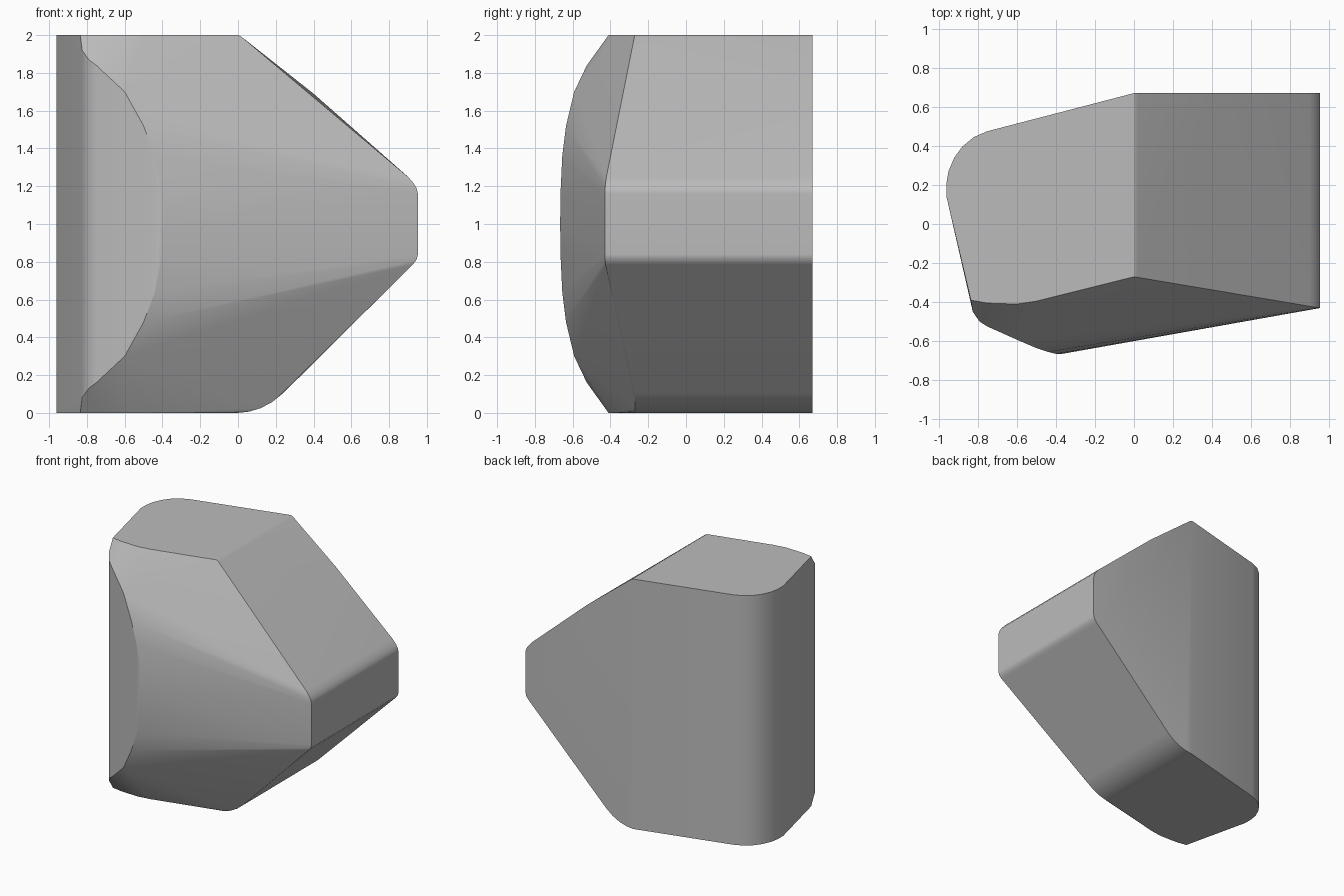
import bpy
import bmesh
import math

cube = bpy.data.objects.get("Cube")
if cube:
    bpy.data.objects.remove(cube, do_unlink=True)


def make_material(name, value):
    mat = bpy.data.materials.new(name)
    mat.use_nodes = True
    colour = (value, value, value, 1)
    mat.diffuse_color = colour
    mat.node_tree.nodes["Principled BSDF"].inputs["Base Color"].default_value = colour
    return mat


HEIGHT, BACK = 2.0, 0.67

# Outline shared by the flat top and bottom (x, y)
cap = [(0, BACK), (-0.75, 0.475), (-0.82, 0.445), (-0.88, 0.395), (-0.92, 0.34),
       (-0.95, 0.27), (-0.96, 0.21), (-0.96, 0.14), (-0.835, -0.39),
       (-0.75, -0.405), (-0.6, -0.41), (-0.5, -0.395), (0, -0.27)]

# Upper half of the bowed front ridge (x, y, z), mirrored about mid height
ridge = [(-0.825, -0.45, 1.92), (-0.79, -0.5, 1.87), (-0.75, -0.525, 1.84),
         (-0.6, -0.592, 1.7), (-0.5, -0.635, 1.52), (-0.44, -0.655, 1.36),
         (-0.4, -0.665, 1.15), (-0.375, -0.666, 1.0)]

# Pointed right side, top to bottom (x, z)
nose = [(0.02, 1.99), (0.9, 1.25), (0.93, 1.215), (0.945, 1.19), (0.953, 1.16),
        (0.953, 0.84), (0.945, 0.81), (0.925, 0.785)]
heel = [(0.24, 0.105), (0.18, 0.057), (0.12, 0.025), (0.06, 0.007)]

points = []
for x, y in cap:
    points += [(x, y, 0), (x, y, HEIGHT)]
for x, y, z in ridge:
    points += [(x, y, z), (x, y, HEIGHT - z)]
for x, z in nose:
    points += [(x, BACK, z), (x, -0.27 - 0.168 * x, z)]
for x, z in heel:
    points += [(x, BACK, z), (x, -0.27, z)]
# Slight swell along the upper rear edge
points.append((0.4, BACK, 1.69))

# Wrap the sections into one solid block
bm = bmesh.new()
for p in points:
    bm.verts.new(p)
hull = bmesh.ops.convex_hull(bm, input=bm.verts[:])
inside = {g for g in hull["geom_interior"] if isinstance(g, bmesh.types.BMVert)}
loose = [v for v in bm.verts if v in inside or not v.link_faces]
bmesh.ops.delete(bm, geom=loose, context="VERTS")
bmesh.ops.dissolve_limit(bm, angle_limit=math.radians(1),
                         verts=bm.verts[:], edges=bm.edges[:])
bmesh.ops.recalc_face_normals(bm, faces=bm.faces[:])

mesh = bpy.data.meshes.new("faceted_block")
bm.to_mesh(mesh)
bm.free()
mesh.materials.append(make_material("mid_grey", 0.5))
block = bpy.data.objects.new("faceted_block", mesh)
bpy.context.collection.objects.link(block)

# Soft rounded corners, crisp main edges
bpy.ops.object.select_all(action="DESELECT")
block.select_set(True)
bpy.context.view_layer.objects.active = block
bpy.ops.object.shade_smooth_by_angle(angle=math.radians(24))
weighted = block.modifiers.new("flat_face_normals", "WEIGHTED_NORMAL")
weighted.keep_sharp = True
